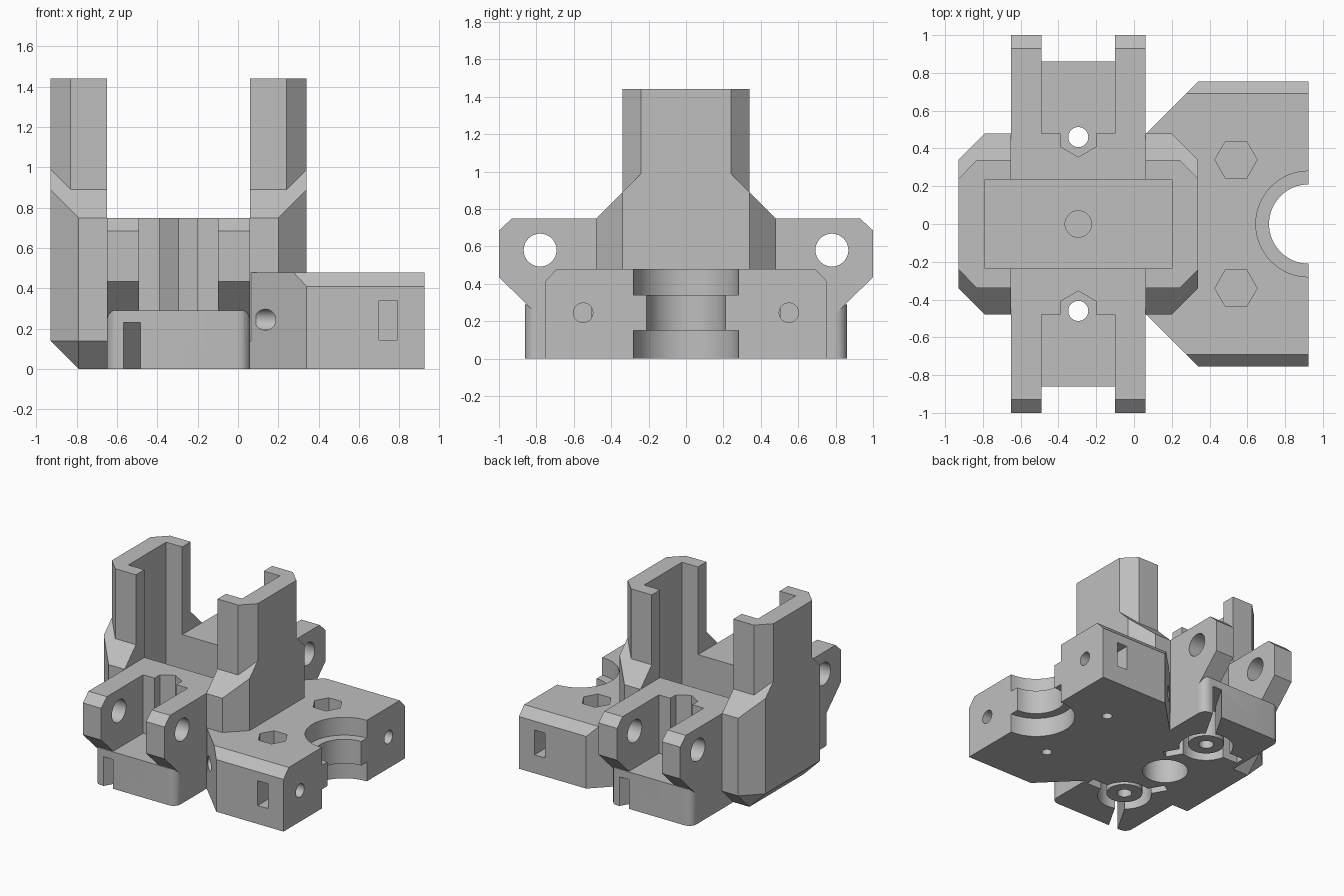
import bpy, bmesh, math
from mathutils import Vector, Matrix

old = bpy.data.objects.get("Cube")
if old:
    bpy.data.objects.remove(old, do_unlink=True)

CX = -0.295          # centre line of the tower block
SIDES = (-1, 1)

grey = bpy.data.materials.new("plain_grey")
grey.use_nodes = True
COLOUR = (0.52, 0.52, 0.52, 1)
grey.diffuse_color = COLOUR
grey.node_tree.nodes["Principled BSDF"].inputs["Base Color"].default_value = COLOUR


def finish(name, bm):
    bmesh.ops.recalc_face_normals(bm, faces=bm.faces)
    mesh = bpy.data.meshes.new(name)
    bm.to_mesh(mesh)
    bm.free()
    mesh.materials.append(grey)
    ob = bpy.data.objects.new(name, mesh)
    bpy.context.scene.collection.objects.link(ob)
    return ob


def prism(name, pts, lo, hi, axis="z"):
    """Extrude a 2D outline along an axis (x: outline in yz, y: in xz, z: in xy)."""
    place = {"x": lambda p, h: (h, p[0], p[1]),
             "y": lambda p, h: (p[0], h, p[1]),
             "z": lambda p, h: (p[0], p[1], h)}[axis]
    bm = bmesh.new()
    face = bm.faces.new([bm.verts.new(place(p, lo)) for p in pts])
    new = bmesh.ops.extrude_face_region(bm, geom=[face])["geom"]
    shift = Vector(place((0, 0), hi - lo))
    bmesh.ops.translate(bm, vec=shift, verts=[v for v in new if isinstance(v, bmesh.types.BMVert)])
    return finish(name, bm)


def hull(name, pts):
    bm = bmesh.new()
    for p in pts:
        bm.verts.new(p)
    bmesh.ops.convex_hull(bm, input=bm.verts)
    bmesh.ops.dissolve_limit(bm, angle_limit=0.01, verts=bm.verts, edges=bm.edges)
    return finish(name, bm)


def rect(x0, x1, y0, y1):
    return [(x0, y0), (x1, y0), (x1, y1), (x0, y1)]


def ring(cx, cy, r, n=40):
    return [(cx + r * math.cos(math.tau * i / n), cy + r * math.sin(math.tau * i / n))
            for i in range(n)]


def octagon(hx, hy, c):
    quarter = [(hx, hy - c), (hx - c, hy)]
    return [(CX + sx * x, sy * y) for sx, sy in ((1, 1), (-1, 1), (-1, -1), (1, -1))
            for x, y in (quarter if sx * sy > 0 else quarter[::-1])]


def combine(target, tools, operation):
    """Apply boolean operations one tool at a time and discard the tools."""
    bpy.context.view_layer.objects.active = target
    for tool in tools:
        tool.hide_render = True
        mod = target.modifiers.new("bool", "BOOLEAN")
        mod.operation = operation
        mod.solver = "EXACT"
        mod.object = tool
        bpy.ops.object.modifier_apply(modifier=mod.name)
        bpy.data.objects.remove(tool, do_unlink=True)


# Main block: chamfered bottom, octagonal waist, sloping shoulders
wide = octagon(0.635, 0.48, 0.14)
points = [(x, y, 0) for x, y in rect(CX - 0.495, CX + 0.495, -0.34, 0.34)]
points += [(x, y, 0.14) for x, y in wide]
for sx in SIDES:
    for sy in SIDES:
        points += [(CX + sx * x, sy * y, 1.23 - y)
                   for x, y in ((0.495, 0.48), (0.635, 0.34), (0.635, 0.24))]
body = hull("mount_body", points)
solids = [prism("tower", octagon(0.635, 0.34, 0.1), 0.5, 1.44)]

# Foot blocks with rounded vertical corners, and the lugs above them
R = 0.06
for s in SIDES:
    foot = [(-0.65, 0), (0.06, 0)]
    for cx, start in ((0.06 - R, 0), (-0.65 + R, 90)):
        foot += [(cx + R * math.cos(math.radians(start + a)),
                  s * (0.86 - R + R * math.sin(math.radians(start + a))))
                 for a in range(0, 91, 15)]
    solids.append(prism("foot", foot, 0, 0.29))
    lug = [(0.3, 0.2), (0.76, 0.2), (1, 0.435), (1, 0.685), (0.93, 0.75), (0.3, 0.75)]
    for x in (-0.65, -0.10):
        solids.append(prism("lug", [(s * y, z) for y, z in lug], x, x + 0.16, "x"))

# Side plate: plan outline with the long top edges chamfered
plan = [(0, -0.4), (0.06, -0.475), (0.34, -0.755), (0.925, -0.755),
        (0.925, 0.755), (0.34, 0.755), (0.06, 0.475), (0, 0.4)]
plate = prism("side_plate", plan, 0, 0.48)
edge = [(0.69, 0.48), (0.76, 0.405), (0.9, 0.405), (0.9, 0.6), (0.69, 0.6)]
combine(plate, [prism("edge_cut", [(s * y, z) for y, z in edge], -1, 2, "x") for s in SIDES],
        "DIFFERENCE")
solids.append(plate)
combine(body, solids, "UNION")

# Central openings: gap between towers, inner pocket, dimple and underside bore
cuts = [prism("gap", rect(-0.65, 0.06, -0.6, 0.6), 0.75, 2),
        prism("pocket", rect(-0.79, 0.2, -0.235, 0.235), 0.30, 2),
        prism("dimple", ring(CX, 0, 0.07), 0.27, 0.4),
        prism("bore", ring(CX, 0, 0.164), -0.1, 0.22)]

# Stepped half-round notch in the plate
cuts += [prism("notch", ring(0.925, 0, 0.21, 64), -0.1, 0.6),
         prism("notch_low", ring(0.925, 0, 0.28, 64), -0.1, 0.15),
         prism("notch_high", ring(0.925, 0, 0.28, 64), 0.34, 0.6)]

for s in SIDES:
    # Lug pin holes and the nut slot between the lugs
    cuts.append(prism("pin_hole", ring(s * 0.78, 0.58, 0.088), -0.8, 0.055 + 0.1, "x"))
    slot = [(CX, 0.355), (CX + 0.095, 0.41), (CX + 0.095, 0.6), (CX - 0.095, 0.6), (CX - 0.095, 0.41)]
    cuts.append(prism("nut_slot", [(x, s * y) for x, y in slot], 0.29, 0.9))
    # Plate nut pocket, screw hole, cross hole and side nut trap
    cuts.append(prism("hex_pocket", ring(0.54, s * 0.34, 0.112, 6), 0.3, 0.6))
    cuts.append(prism("screw_hole", ring(0.54, s * 0.34, 0.037), -0.1, 0.27))
    cuts.append(prism("cross_hole", ring(s * 0.55, 0.245, 0.052), 0.09, 1.1, "x"))
    trap = prism("nut_trap", rect(0.70, 0.79, 0.145, 0.34), s * 0.45, s * 0.9, "y")
    cuts.append(trap)
    # Underside ring with three radial grooves, one reaching the outer face
    cuts.append(prism("ring_groove", ring(CX, s * 0.46, 0.195), -0.1, 0.23))
    for k, length in enumerate((0.7, 0.32, 0.32)):
        angle = math.radians(60 + 120 * k + (180 if s < 0 else 0))
        groove = prism("radial_groove", rect(0, length, -0.036, 0.036), -0.1, 0.23)
        groove.data.transform(Matrix.Translation((CX, s * 0.46, 0)) @ Matrix.Rotation(angle, 4, "Z"))
        cuts.append(groove)
combine(body, cuts, "DIFFERENCE")

# Screw bosses inside the rings, then drilled through
combine(body, [prism("boss", ring(CX, s * 0.46, 0.13), 0.02, 0.26) for s in SIDES], "UNION")
combine(body, [prism("drill", ring(CX, s * 0.46, 0.053), -0.1, 0.6) for s in SIDES], "DIFFERENCE")

# Smooth round surfaces, keep edges sharp
bpy.ops.object.select_all(action="DESELECT")
body.select_set(True)
bpy.context.view_layer.objects.active = body
bpy.ops.object.shade_smooth_by_angle(angle=math.radians(30))
